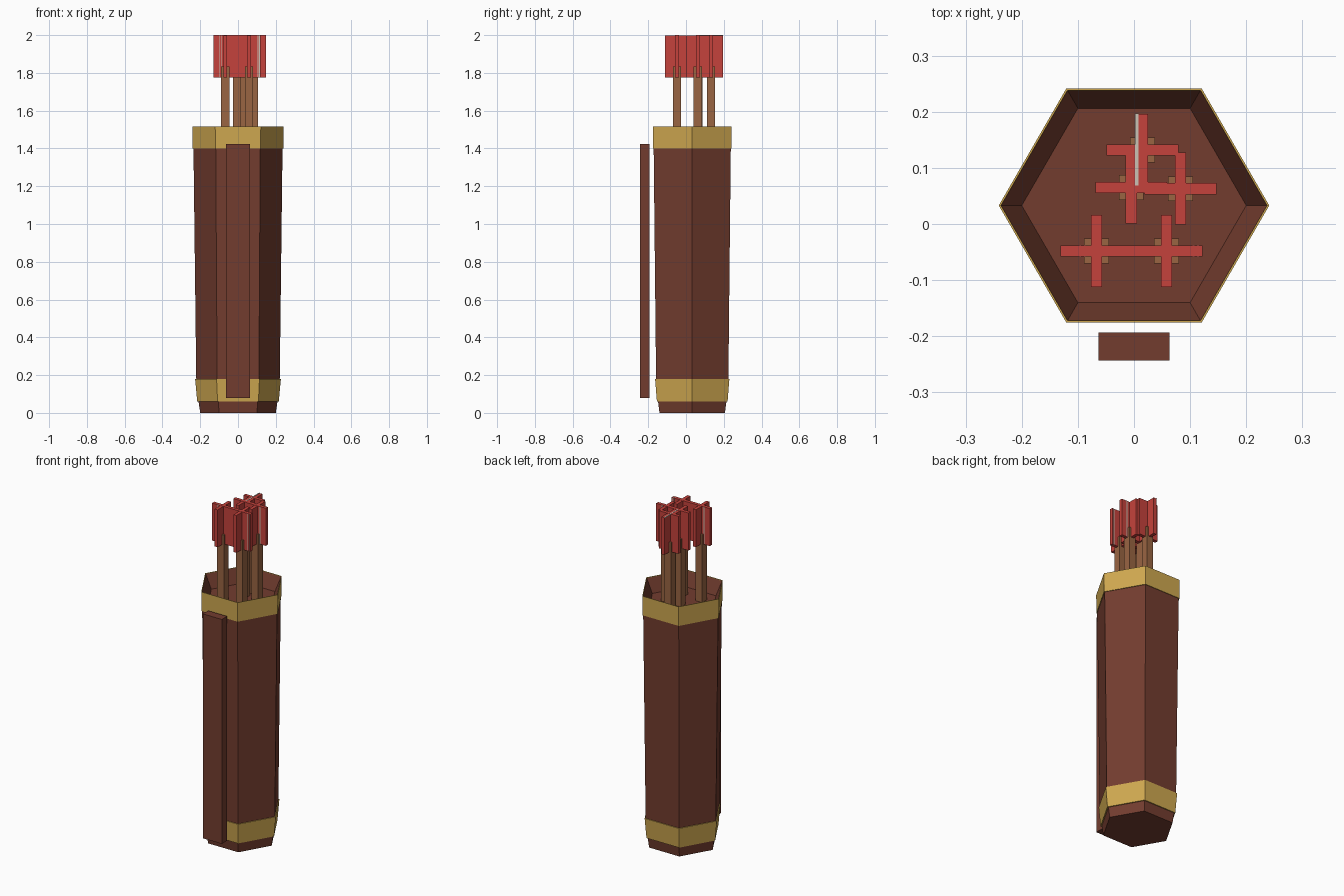
import bpy, bmesh, math
from mathutils import Vector

if "Cube" in bpy.data.objects:
    bpy.data.objects.remove(bpy.data.objects["Cube"])


def material(name, rgb):
    m = bpy.data.materials.new(name)
    m.use_nodes = True
    m.diffuse_color = (*rgb, 1)
    bsdf = m.node_tree.nodes["Principled BSDF"]
    bsdf.inputs["Base Color"].default_value = (*rgb, 1)
    bsdf.inputs["Roughness"].default_value = 0.9
    return m


LEATHER = material("leather_brown", (0.17, 0.046, 0.028))
GOLD = material("band_gold", (0.62, 0.39, 0.08))
WOOD = material("shaft_wood", (0.32, 0.13, 0.055))
RED = material("feather_red", (0.56, 0.055, 0.045))
PALE = material("feather_pale", (0.6, 0.54, 0.46))
CENTRE_Y = 0.033


def finish(bm, name, mat):
    bmesh.ops.recalc_face_normals(bm, faces=bm.faces)
    mesh = bpy.data.meshes.new(name)
    bm.to_mesh(mesh)
    bm.free()
    mesh.materials.append(mat)
    obj = bpy.data.objects.new(name, mesh)
    bpy.context.collection.objects.link(obj)
    return obj


def hex_shell(name, profile, mat, loop=False):
    """Six-sided shell through (radius, height) rings; capped or looped."""
    bm = bmesh.new()
    rings = []
    for r, z in profile:
        angles = [math.radians(60 * i) for i in range(6)]
        rings.append([bm.verts.new((r * math.cos(a), CENTRE_Y + r * math.sin(a), z))
                      for a in angles])
    pairs = list(zip(rings, rings[1:]))
    if loop:
        pairs.append((rings[-1], rings[0]))
    else:
        bm.faces.new(rings[0])
        bm.faces.new(rings[-1])
    for a, b in pairs:
        for i in range(6):
            j = (i + 1) % 6
            bm.faces.new((a[i], a[j], b[j], b[i]))
    return finish(bm, name, mat)


def box(name, centre, size, mat):
    bm = bmesh.new()
    bmesh.ops.create_cube(bm, size=1)
    bmesh.ops.scale(bm, vec=Vector(size), verts=bm.verts)
    bmesh.ops.translate(bm, vec=Vector(centre), verts=bm.verts)
    return finish(bm, name, mat)


# Tapered case with a recessed opening
hex_shell("quiver_case", [(0.2, 0), (0.209, 0.06), (0.221, 0.18),
                          (0.237, 1.512), (0.2, 1.43)], LEATHER)

# Metal bands
hex_shell("top_band", [(0.232, 1.4), (0.24, 1.4), (0.241, 1.515), (0.237, 1.515)],
          GOLD, loop=True)
hex_shell("bottom_band", [(0.206, 0.06), (0.216, 0.06), (0.227, 0.18), (0.218, 0.18)],
          GOLD, loop=True)

# Strap standing off the front
box("strap", (0, -0.218, 0.752), (0.126, 0.05, 1.345), LEATHER)

# Arrows: square shaft and crossed feathers
ARROWS = [(-0.067, -0.048), (0.058, -0.048), (-0.005, 0.065),
          (0.083, 0.063), (0.015, 0.132)]
VANE, THICK, LOW, TOP = 0.128, 0.02, 1.775, 2.0
MID, TALL = (LOW + TOP) / 2, TOP - LOW
for n, (x, y) in enumerate(ARROWS, 1):
    box(f"arrow_shaft_{n}", (x, y, 1.63), (0.044, 0.044, 0.41), WOOD)
    box(f"feather_across_{n}", (x, y, MID), (VANE, THICK, TALL), RED)
    box(f"feather_along_{n}", (x, y, MID - 0.0005), (THICK, VANE, TALL - 0.001), RED)

# Thin pale streaks on the feathers
for n, (x, y) in enumerate([(-0.092, -0.048), (0.11, -0.048), (0.11, 0.063)], 1):
    for side in (-1, 1):
        box(f"feather_streak_{n}", (x + side * 0.004, y, MID),
            (0.003, THICK + 0.001, TALL), PALE)
box("feather_ridge", (0.005, 0.133, TOP - 0.001), (0.006, 0.128, 0.003), PALE)
